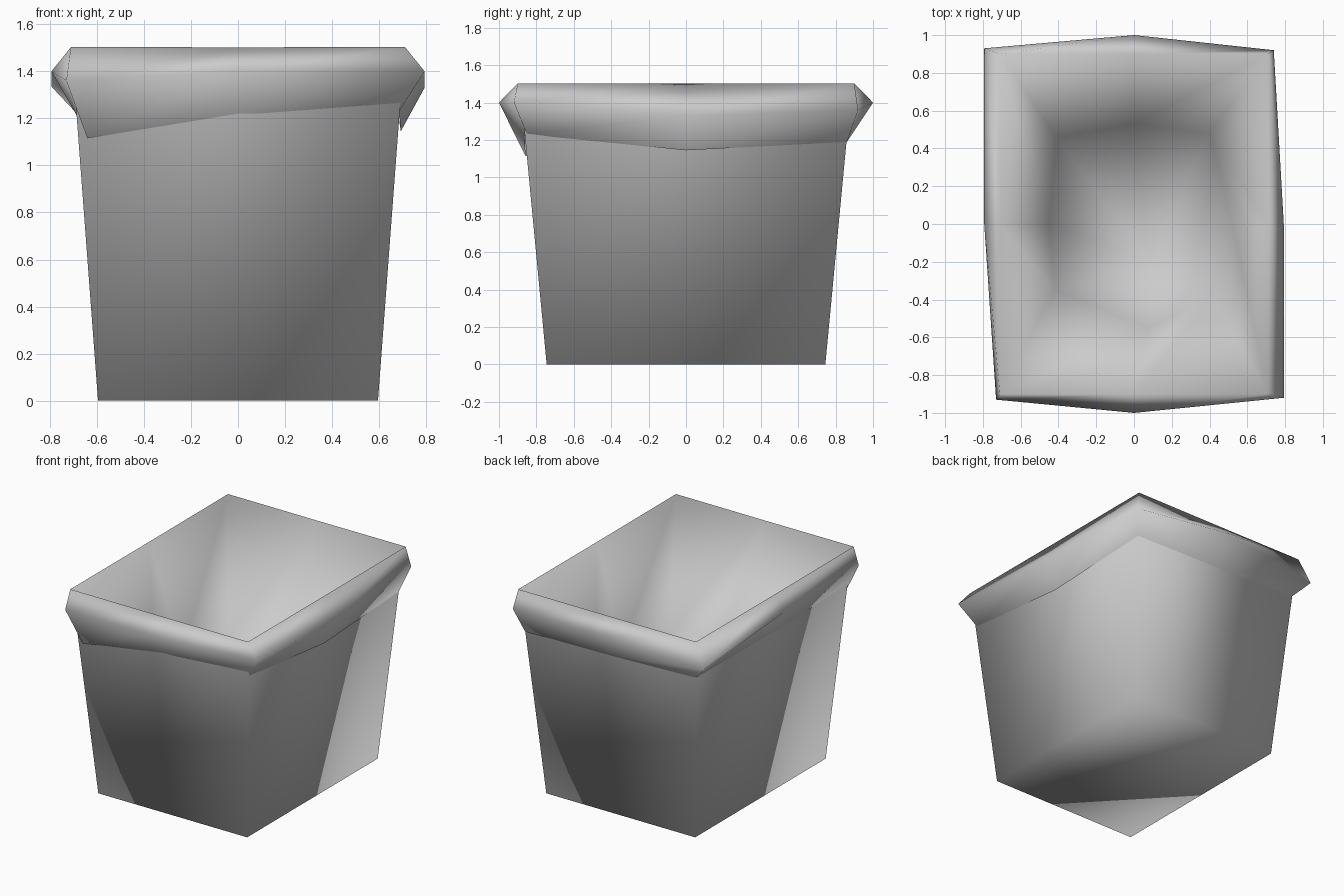
import bpy, bmesh

if "Cube" in bpy.data.objects:
    bpy.data.objects.remove(bpy.data.objects["Cube"])


def loft(name, rings, cap_first=False, tip=None):
    """Skin a stack of closed rings into one smooth object."""
    bm = bmesh.new()
    loops = [[bm.verts.new(p) for p in ring] for ring in rings]
    for a, b in zip(loops, loops[1:]):
        n = len(a)
        for i in range(n):
            j = (i + 1) % n
            bm.faces.new((a[i], a[j], b[j], b[i]))
    if cap_first:
        bm.faces.new(loops[0][::-1])
    if tip:
        # close the last ring as a fan around its lowest point
        last = loops[-1]
        mid = bm.verts.new(tip)
        for i in range(len(last)):
            bm.faces.new((last[i], last[(i + 1) % len(last)], mid))
    for f in bm.faces:
        f.smooth = True
    mesh = bpy.data.meshes.new(name)
    bm.to_mesh(mesh)
    bm.free()
    obj = bpy.data.objects.new(name, mesh)
    bpy.context.collection.objects.link(obj)
    return obj


def rectangle(x, y, z):
    return [(-x, -y, z), (x, -y, z), (x, y, z), (-x, y, z)]


# Tapered bin, open at the top, ending inside the folded liner
loft("bin_body", [rectangle(0.595, 0.745, 0), rectangle(0.7, 0.878, 1.4)],
     cap_first=True)

# Liner folded over the rim; rings start at the front left corner and
# alternate corner / side middle, counter-clockwise
lower_edge = [(-0.64, -0.858, 1.115), (0, -0.863, 1.22), (0.685, -0.85, 1.23),
              (0.692, 0, 1.145), (0.685, 0.86, 1.19), (0, 0.862, 1.2),
              (-0.685, 0.86, 1.22), (-0.69, 0, 1.22)]
bulge = [(-0.73, -0.93, 1.36), (0, -1, 1.4), (0.793, -0.92, 1.4),
         (0.793, 0, 1.33), (0.74, 0.92, 1.36), (0, 1, 1.4),
         (-0.793, 0.93, 1.335), (-0.793, 0, 1.4)]
rim = [(-0.71, -0.9, 1.503), (0, -0.9, 1.502), (0.71, -0.9, 1.503),
       (0.71, 0, 1.502), (0.71, 0.9, 1.503), (0, 0.9, 1.502),
       (-0.71, 0.9, 1.503), (-0.71, 0, 1.502)]
pouch = [(-0.42, -0.35, 0.75), (0.08, -0.55, 0.8), (0.41, -0.38, 0.75),
         (0.52, 0, 0.75), (0.40, 0.48, 0.7), (0, 0.53, 0.7),
         (-0.41, 0.46, 0.7), (-0.45, 0, 0.75)]
loft("bin_liner", [lower_edge, bulge, rim, pouch], tip=(0.08, -0.2, 0.3))
